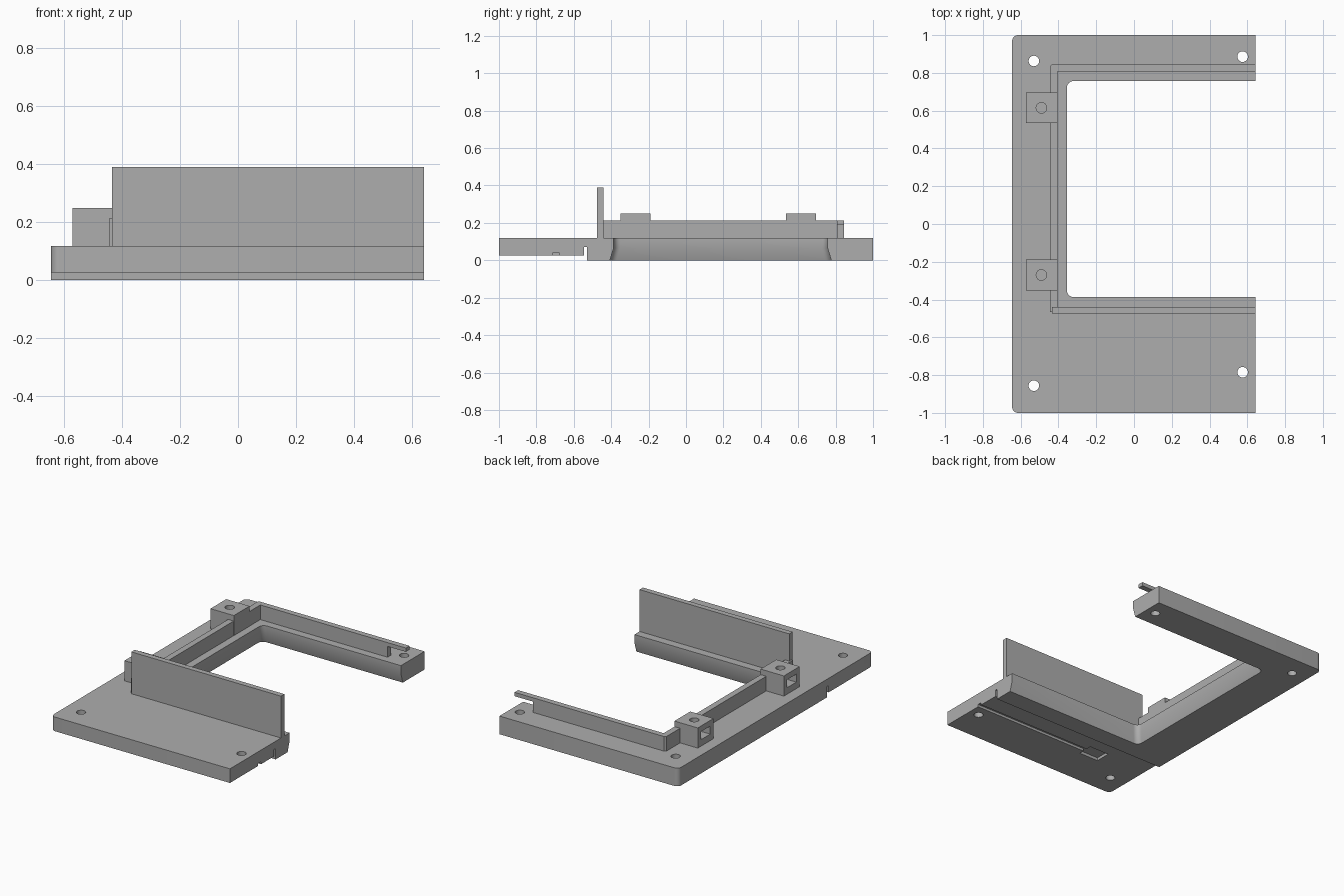
import bpy, bmesh, math

if "Cube" in bpy.data.objects:
    bpy.data.objects.remove(bpy.data.objects["Cube"], do_unlink=True)

grey = bpy.data.materials.new("plain grey")
grey.use_nodes = True
COLOR = (0.42, 0.42, 0.42, 1)
grey.diffuse_color = COLOR
grey.node_tree.nodes["Principled BSDF"].inputs["Base Color"].default_value = COLOR

XR, XL = 0.642, -0.645      # open end and closed end of the frame
TOP = 0.118                 # top of the base plate


def loft(name, layers):
    """Closed solid through matching loops of 3D points."""
    bm = bmesh.new()
    rings = [[bm.verts.new(p) for p in ring] for ring in layers]
    n = len(rings[0])
    for a, b in zip(rings, rings[1:]):
        for i in range(n):
            j = (i + 1) % n
            bm.faces.new((a[i], a[j], b[j], b[i]))
    bm.faces.new(rings[0][::-1])
    bm.faces.new(rings[-1])
    bmesh.ops.recalc_face_normals(bm, faces=bm.faces)
    me = bpy.data.meshes.new(name)
    bm.to_mesh(me)
    bm.free()
    me.materials.append(grey)
    ob = bpy.data.objects.new(name, me)
    bpy.context.collection.objects.link(ob)
    return ob


def prism(name, outline, z0, z1):
    return loft(name, [[(x, y, z) for x, y in outline] for z in (z0, z1)])


def box(name, x0, x1, y0, y1, z0, z1):
    return prism(name, [(x0, y0), (x1, y0), (x1, y1), (x0, y1)], z0, z1)


def arc(cx, cy, r, a0, a1, n=6):
    angles = [math.radians(a0 + (a1 - a0) * i / n) for i in range(n + 1)]
    return [(cx + r * math.cos(a), cy + r * math.sin(a)) for a in angles]


def rod(name, x, y, r, z0, z1):
    return prism(name, arc(x, y, r, 0, 345, 23), z0, z1)


def activate(ob):
    bpy.ops.object.select_all(action='DESELECT')
    ob.select_set(True)
    bpy.context.view_layer.objects.active = ob


def cut(ob, *cutters):
    """Subtract each cutter, then discard it."""
    activate(ob)
    for c in cutters:
        mod = ob.modifiers.new("cut", 'BOOLEAN')
        mod.operation, mod.solver, mod.object = 'DIFFERENCE', 'EXACT', c
        bpy.ops.object.modifier_apply(modifier=mod.name)
        bpy.data.objects.remove(c, do_unlink=True)


def smooth(ob):
    activate(ob)
    bpy.ops.object.shade_smooth_by_angle(angle=math.radians(25))


# Base plate: C-shaped, the opening flares outwards towards the bottom
def base_ring(z, flare):
    r, lo, hi, xi = 0.035, -0.387 - flare, 0.757 + flare, -0.355 - flare
    pts = [(XR, 1)]
    pts += arc(XL + 0.03, 0.97, 0.03, 90, 180)
    pts += arc(XL + 0.03, -0.97, 0.03, 180, 270)
    pts += [(XR, -1), (XR, lo)]
    pts += arc(xi + r, lo + r, r, 270, 180)
    pts += arc(xi + r, hi - r, r, 180, 90)
    pts += [(XR, hi)]
    return [(x, y, z) for x, y in pts]


base = loft("base_plate", [base_ring(0, 0.02), base_ring(0.065, 0), base_ring(TOP, 0)])

# Raised underside at the front, with a narrow groove along the step
step = [(-1.1, -0.1), (-0.53, -0.1), (-0.53, 0.07), (-0.545, 0.07), (-0.545, 0.026), (-1.1, 0.026)]
cut(base, loft("step_cutter", [[(x, y, z) for y, z in step] for x in (-1, 1)]))

# Cable channel ending in a small pocket
cut(base,
    box("channel_cutter", -0.25, 1, -0.71, -0.68, 0, 0.042),
    box("pocket_cutter", -0.335, -0.195, -0.745, -0.645, 0, 0.045))

# Screw holes
for x, y in [(-0.53, 0.863), (0.575, 0.886), (-0.53, -0.856), (0.575, -0.785)]:
    cut(base, rod("hole_cutter", x, y, 0.028, -0.1, 0.3))
smooth(base)

# Tall front wall with a small bevel on its inner end
prism("tall_wall", [(-0.435, -0.475), (XR, -0.475), (XR, -0.44), (-0.435, -0.44)], TOP, 0.39)

# Low rim along the closed end and the back, one outer corner clipped
RIM = 0.213
prism("low_rim", [(-0.405, -0.44), (-0.405, 0.808), (XR, 0.808), (XR, 0.845), (-0.435, 0.845),
                  (-0.445, 0.835), (-0.445, -0.465), (-0.435, -0.465), (-0.435, -0.44)], TOP, RIM)
rim = bpy.data.objects["low_rim"]
# Gap beneath the thin end of the back rim
cut(rim, box("gap_cutter", 0.51, 1, 0.75, 0.9, 0.05, 0.188))

# Fixing blocks: vertical screw hole and a nut slot in the outer side
for name, y in (("front_block", -0.27), ("back_block", 0.615)):
    block = box(name, -0.572, -0.404, y - 0.081, y + 0.081, TOP, 0.249)
    cut(block,
        rod("screw_cutter", -0.49, y, 0.028, 0.125, 0.4),
        box("slot_cutter", -0.7, -0.445, y - 0.047, y + 0.047, 0.16, 0.212))
    smooth(block)
